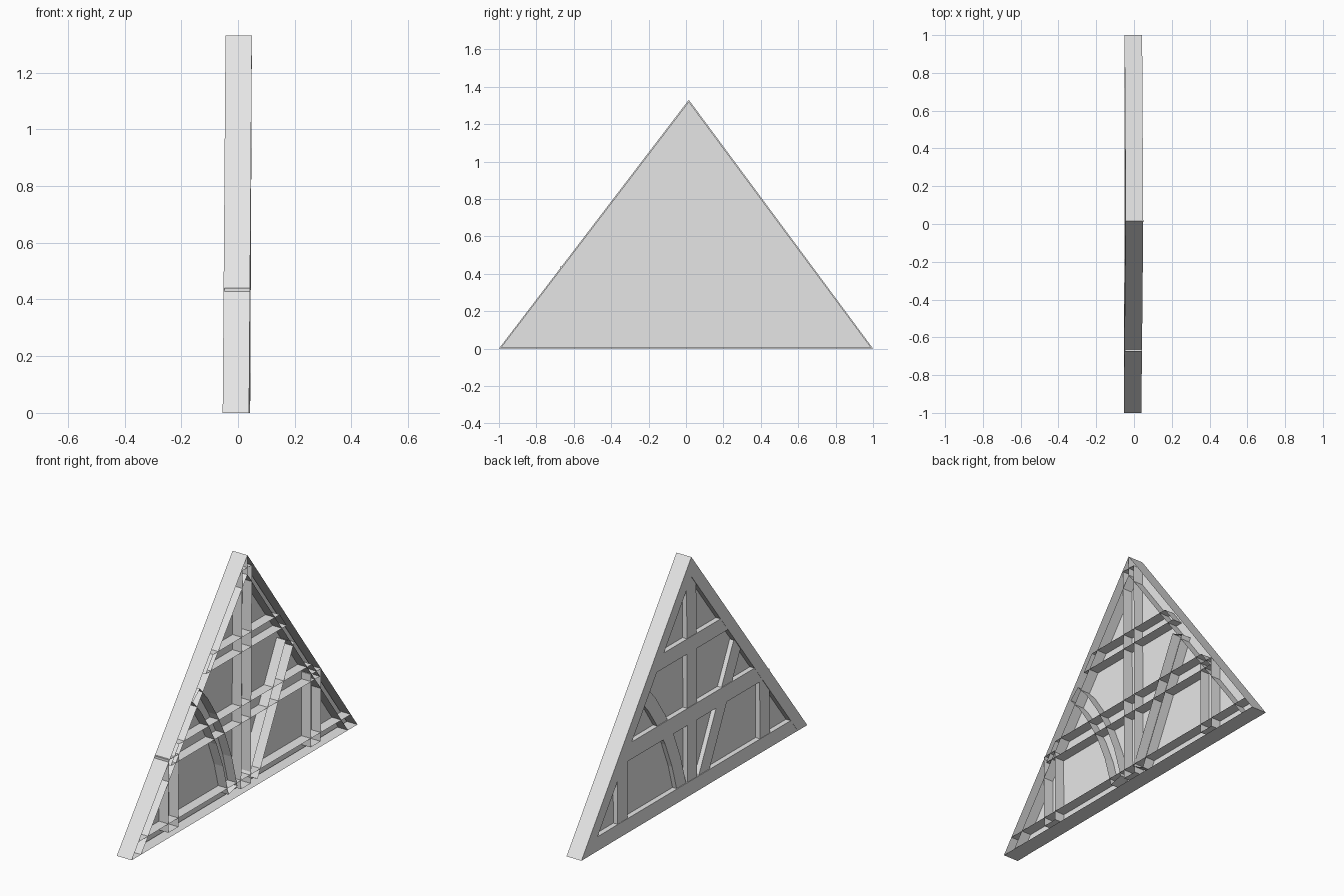
import bpy
import bmesh
from mathutils import Vector

cube = bpy.data.objects.get("Cube")
if cube:
    bpy.data.objects.remove(cube, do_unlink=True)

grey = bpy.data.materials.new("plain_grey")
grey.use_nodes = True
colour = (0.8, 0.8, 0.8, 1)
grey.diffuse_color = colour
grey.node_tree.nodes["Principled BSDF"].inputs["Base Color"].default_value = colour

APEX_Y, APEX_Z = 0.015, 1.33
FRONT, BACK, PANEL = -0.046, 0.047, -0.014


def lean(x, y, z):
    """Slight skew of the whole wall."""
    return (x - 0.006 + 0.006 * z + 0.002 * y, y, z)


def prism(name, outline, x0, x1, cap0=True, cap1=False):
    """Extrude a closed (y, z) outline along x, with optional end faces."""
    bm = bmesh.new()
    a = [bm.verts.new(lean(x0, y, z)) for y, z in outline]
    b = [bm.verts.new(lean(x1, y, z)) for y, z in outline]
    n = len(outline)
    for i in range(n):
        j = (i + 1) % n
        bm.faces.new((a[i], a[j], b[j], b[i]))
    if cap0:
        bm.faces.new(a[::-1])
    if cap1:
        bm.faces.new(b)
    area = sum(outline[i][0] * outline[(i + 1) % n][1]
               - outline[(i + 1) % n][0] * outline[i][1] for i in range(n))
    if area < 0:
        bmesh.ops.reverse_faces(bm, faces=bm.faces[:])
    mesh = bpy.data.meshes.new(name)
    bm.to_mesh(mesh)
    bm.free()
    mesh.materials.append(grey)
    obj = bpy.data.objects.new(name, mesh)
    bpy.context.collection.objects.link(obj)
    return obj


def strip(path, width):
    """Outline of a band of given width around a (y, z) path."""
    pts = [Vector(p) for p in path]
    left, right = [], []
    for i, p in enumerate(pts):
        d = (pts[min(i + 1, len(pts) - 1)] - pts[max(i - 1, 0)]).normalized()
        side = Vector((-d.y, d.x)) * width / 2
        left.append(tuple(p + side))
        right.append(tuple(p - side))
    return left + right[::-1]


def roof_y(side, z):
    """Outer roof line at height z on one side."""
    return side + (APEX_Y - side) * z / APEX_Z


# Infill panel
prism("infill_panel", [(-0.99, 0.005), (0.99, 0.005), (APEX_Y, APEX_Z - 0.01)],
      PANEL - 0.002, PANEL + 0.002, True, True)

# Rafters, open at the back
for side, label in ((-1, "front"), (1, "rear")):
    prism(label + "_rafter",
          [(side, 0), (APEX_Y, APEX_Z), (APEX_Y, APEX_Z - 0.11), (side * 0.916, 0)],
          FRONT, BACK)

# Horizontal beams, cut to the roof slope
for name, low, high, inset in (("sill_beam", 0, 0.08, 0),
                               ("collar_beam", 0.40, 0.495, 0.04),
                               ("upper_collar_beam", 0.80, 0.885, 0.04)):
    prism(name, [(roof_y(-1, low) + inset, low), (roof_y(1, low) - inset, low),
                 (roof_y(1, high) - inset, high), (roof_y(-1, high) + inset, high)],
          FRONT + 0.001, BACK)

# Upright posts
prism("king_post", strip([(0.012, 0.03), (0.012, 1.26)], 0.085), FRONT + 0.003, BACK)
for side, label in ((-1, "front"), (1, "rear")):
    prism(label + "_short_post",
          strip([(side * 0.63, 0.03), (side * 0.63, 0.44)], 0.088),
          FRONT + 0.003, BACK)

# One curved and one straight brace per face, swapped between the two faces
curve = [(0.43, 0.71), (0.36, 0.63), (0.28, 0.51), (0.21, 0.38), (0.15, 0.23), (0.10, 0.05)]
straight = [(0.08, 0.05), (0.40, 0.70)]
for label, side, x0, x1, cap in (("outer", 1, FRONT + 0.005, PANEL, True),
                                 ("inner", -1, PANEL, BACK - 0.002, False)):
    prism(label + "_curved_brace",
          strip([(side * y, z) for y, z in curve], 0.08), x0, x1, cap)
    prism(label + "_straight_brace",
          strip([(-side * y, z) for y, z in straight], 0.085), x0, x1, cap)
